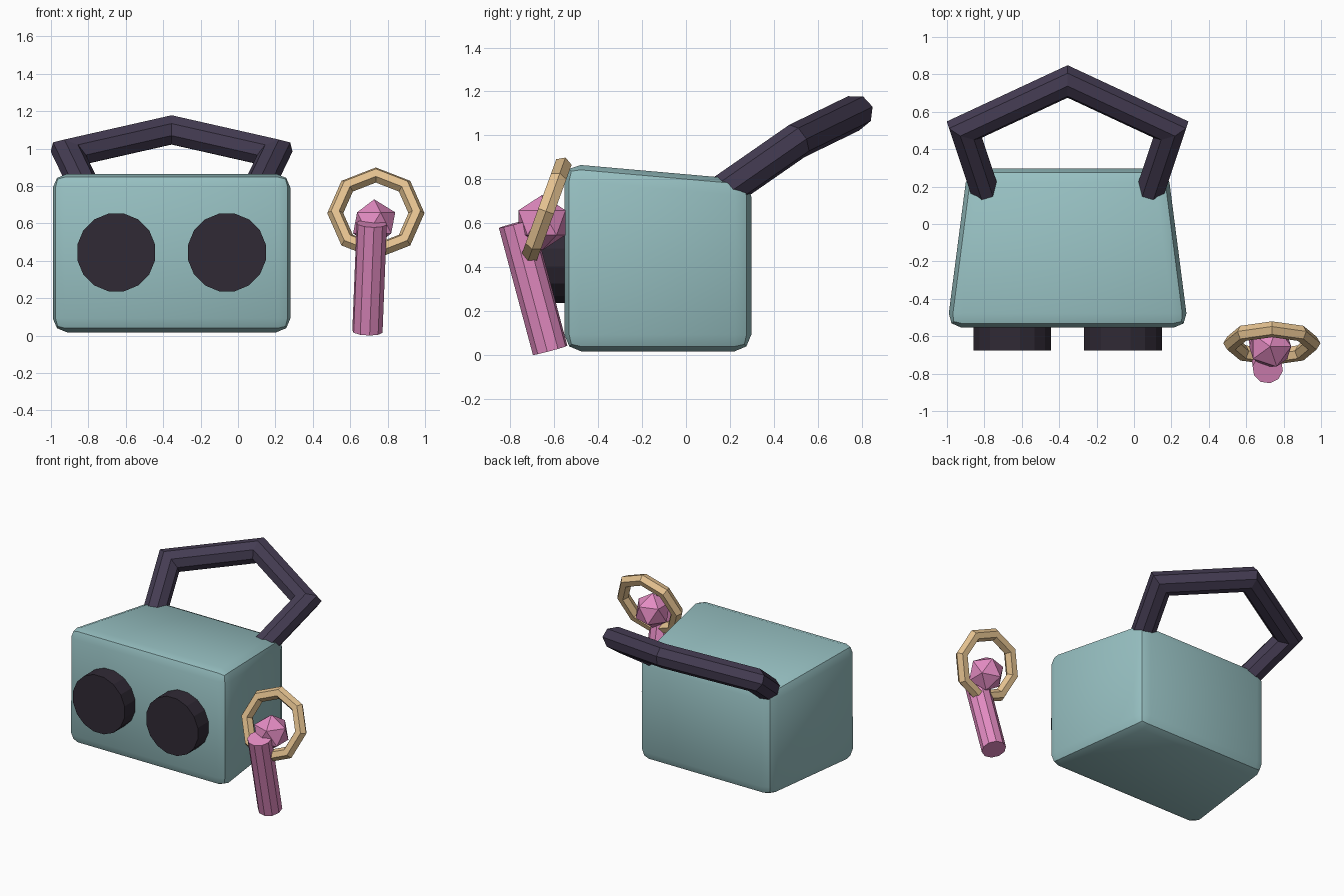
import bpy, bmesh, math
from mathutils import Vector, Matrix

if "Cube" in bpy.data.objects:
    bpy.data.objects.remove(bpy.data.objects["Cube"])

CX = -0.355  # centre line of the box


def material(name, rgb):
    m = bpy.data.materials.new(name)
    m.diffuse_color = (*rgb, 1)
    m.use_nodes = True
    m.node_tree.nodes["Principled BSDF"].inputs["Base Color"].default_value = m.diffuse_color
    return m


TEAL = material("teal", (0.31, 0.53, 0.54))
DARK = material("dark", (0.03, 0.023, 0.036))
PLUM = material("plum", (0.058, 0.045, 0.085))
PINK = material("pink", (0.77, 0.26, 0.54))
TAN = material("tan", (0.78, 0.54, 0.28))


def add_object(name, bm, mat):
    bmesh.ops.recalc_face_normals(bm, faces=bm.faces)
    mesh = bpy.data.meshes.new(name)
    bm.to_mesh(mesh)
    bm.free()
    mesh.materials.append(mat)
    ob = bpy.data.objects.new(name, mesh)
    bpy.context.collection.objects.link(ob)
    return ob


def tube(name, points, radius, sides, mat, phase=0.5):
    """Capped tube of constant thickness with mitred corners."""
    pts = [Vector(p) for p in points]
    dirs = [(b - a).normalized() for a, b in zip(pts, pts[1:])]
    u = dirs[0].cross(Vector((0, 0, 1))).normalized()
    v = dirs[0].cross(u)
    angles = [2 * math.pi * (i + phase) / sides for i in range(sides)]
    ring = [pts[0] + radius * (math.cos(a) * u + math.sin(a) * v) for a in angles]
    bm = bmesh.new()
    rings = [[bm.verts.new(c) for c in ring]]
    for i, d in enumerate(dirs):
        nxt = dirs[min(i + 1, len(dirs) - 1)]
        n = (d + nxt).normalized()
        ring = [c + d * ((pts[i + 1] - c).dot(n) / d.dot(n)) for c in ring]
        rings.append([bm.verts.new(c) for c in ring])
    for r0, r1 in zip(rings, rings[1:]):
        for i in range(sides):
            j = (i + 1) % sides
            bm.faces.new((r0[i], r0[j], r1[j], r1[i]))
    bm.faces.new(rings[0])
    bm.faces.new(rings[-1])
    return add_object(name, bm, mat)


# Box body: narrower and lower at the back, rounded edges
bm = bmesh.new()
bmesh.ops.create_cube(bm, size=2)
for vert in bm.verts:
    front = vert.co.y < 0
    half = 0.645 if front else 0.535
    top = 0.872 if front else 0.797
    vert.co = (CX + vert.co.x * half, -0.553 if front else 0.297,
               top if vert.co.z > 0 else 0.018)
body = add_object("body", bm, TEAL)
bevel = body.modifiers.new("rounded_edges", "BEVEL")
bevel.width = 0.075
bevel.segments = 2
bpy.context.view_layer.objects.active = body
body.select_set(True)
bpy.ops.object.modifier_apply(modifier="rounded_edges")
bpy.ops.object.shade_smooth_by_angle(angle=math.radians(30))

# Two round drums on the front
for side, dx in (("left", -0.296), ("right", 0.296)):
    tube(side + "_drum", [(CX + dx, -0.5, 0.445), (CX + dx, -0.677, 0.445)],
         0.212, 16, DARK)

# Carrying handle leaning back, mirrored about the centre line
half_path = [(-0.435, 0.155, 0.732), (-0.552, 0.505, 0.975)]
path = [(CX + x, y, z) for x, y, z in half_path]
path.append((CX, 0.762, 1.1))
path += [(CX - x, y, z) for x, y, z in reversed(half_path)]
tube("handle", path, 0.082, 8, PLUM)

# Leaning stick beside the box
tube("stick", [(0.692, -0.618, 0.022), (0.715, -0.773, 0.60)], 0.082, 10, PINK)

# Faceted gem behind the top of the stick
bm = bmesh.new()
bmesh.ops.create_icosphere(bm, subdivisions=1, radius=0.126,
                           matrix=Matrix.Translation((0.728, -0.655, 0.603)))
add_object("gem", bm, PINK)

# Tilted ring around the gem
bpy.ops.mesh.primitive_torus_add(
    major_segments=8, minor_segments=6, major_radius=0.217, minor_radius=0.043,
    location=(0.737, -0.637, 0.655), rotation=(math.radians(70), 0, 0))
ring = bpy.context.object
ring.name = "ring"
ring.data.materials.append(TAN)
for poly in ring.data.polygons:
    poly.use_smooth = False
